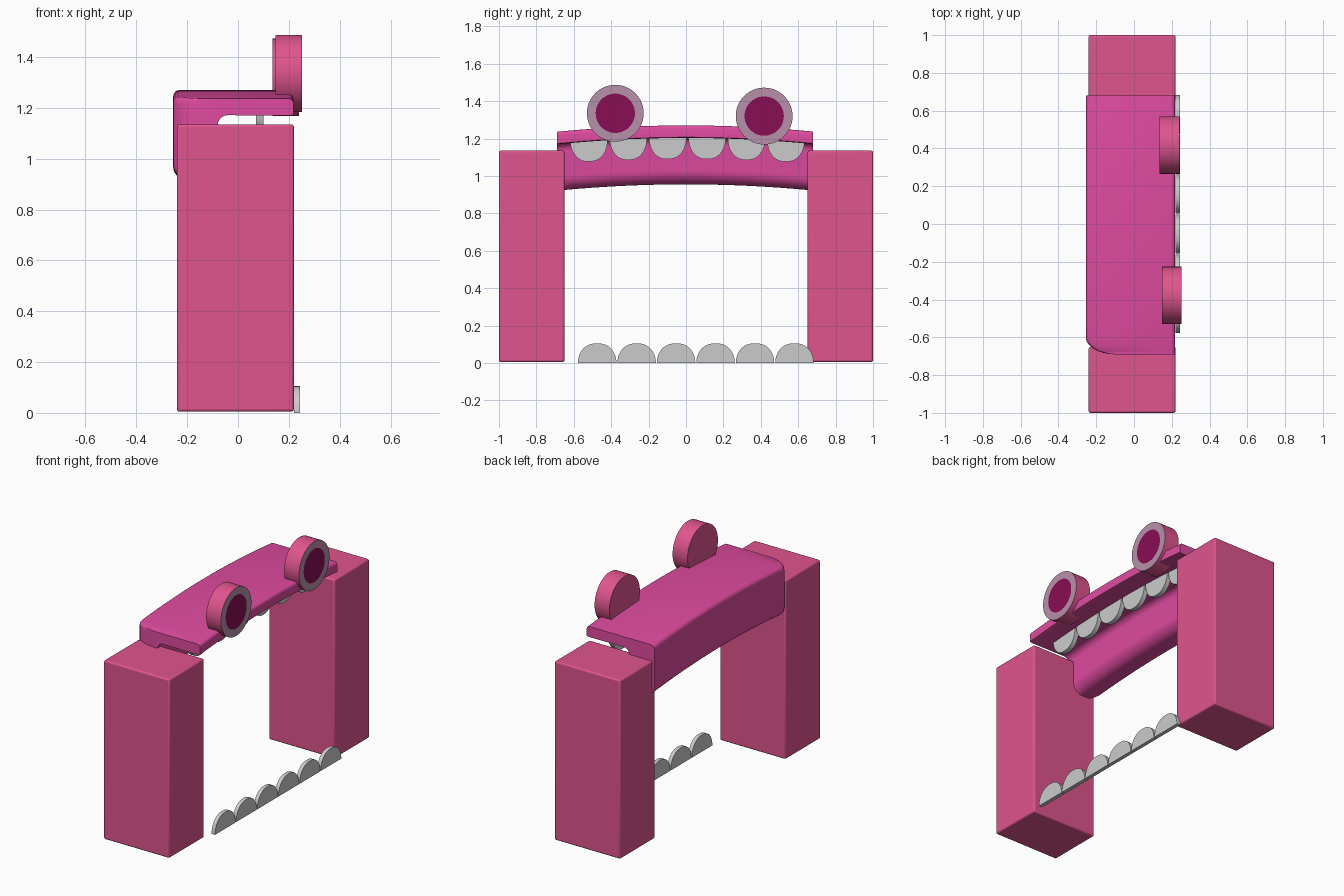
import bpy, bmesh
from math import sin, cos, pi, sqrt, radians
from mathutils import Matrix

if "Cube" in bpy.data.objects:
    bpy.data.objects.remove(bpy.data.objects["Cube"])


def material(name, rgb):
    m = bpy.data.materials.new(name)
    m.diffuse_color = (*rgb, 1)
    m.use_nodes = True
    m.node_tree.nodes["Principled BSDF"].inputs["Base Color"].default_value = m.diffuse_color
    return m


PINK = material("pink", (0.74, 0.09, 0.27))
MAGENTA = material("magenta", (0.74, 0.07, 0.35))
MAUVE = material("mauve", (0.47, 0.28, 0.40))
PLUM = material("plum", (0.25, 0.004, 0.09))


def finish(name, bm, mats=(), bevel=0.0, smooth=True):
    bmesh.ops.recalc_face_normals(bm, faces=bm.faces)
    me = bpy.data.meshes.new(name)
    bm.to_mesh(me)
    bm.free()
    ob = bpy.data.objects.new(name, me)
    bpy.context.collection.objects.link(ob)
    for m in mats:
        me.materials.append(m)
    if bevel:
        b = ob.modifiers.new("bevel", 'BEVEL')
        b.width, b.segments = bevel, 3
    if smooth:
        bpy.ops.object.select_all(action='DESELECT')
        ob.select_set(True)
        bpy.context.view_layer.objects.active = ob
        bpy.ops.object.shade_smooth_by_angle(angle=radians(35))
    return ob


def loft(bm, rings):
    """Skin a list of closed rings and cap both ends."""
    vs = [[bm.verts.new(p) for p in r] for r in rings]
    n = len(vs[0])
    for a, b in zip(vs, vs[1:]):
        for i in range(n):
            bm.faces.new((a[i], a[(i + 1) % n], b[(i + 1) % n], b[i]))
    bm.faces.new(vs[0])
    bm.faces.new(vs[-1])


# Side pillars
for side, y in (("left", -0.825), ("right", 0.825)):
    bm = bmesh.new()
    bmesh.ops.create_cube(bm, size=1, matrix=Matrix.Translation((-0.01, y, 0.57))
                          @ Matrix.Diagonal((0.46, 0.35, 1.13, 1)))
    finish(side + "_pillar", bm, [PINK], bevel=0.01)


# Arched lintel: thin top plate with a thick rounded beam at the back
def arc(cx, cz, r, a0, a1, n=6):
    return [(cx + r * cos(radians(a0 + (a1 - a0) * i / n)),
             cz + r * sin(radians(a0 + (a1 - a0) * i / n))) for i in range(n + 1)]


profile = (arc(-0.23, 1.245, 0.025, 180, 90, 4) + arc(0.2, 1.252, 0.018, 90, 0, 4)
           + [(0.218, 1.207), (0.205, 1.203)]
           + arc(-0.04, 1.165, 0.04, 90, 180)
           + arc(-0.155, 1.03, 0.075, 0, -90, 8) + arc(-0.21, 1.0, 0.045, -90, -180))
FRONT = -0.08
ys = [-0.69 + 0.09 * (1 - cos(pi / 2 * i / 10)) for i in range(11)]
ys += [-0.6 + 1.28 * i / 24 for i in range(1, 25)]
rings = []
for y in ys:
    t = min(1, max(0, (-0.6 - y) / 0.09))
    scale = 1 - 0.9 * (1 - sqrt(1 - t * t))          # rounded corner at one end
    drop = 0.033 * (y / 0.68) ** 2
    rings.append([(FRONT + (x - FRONT) * scale if x < FRONT else x, y, z - drop)
                  for x, z in profile])
bm = bmesh.new()
loft(bm, rings)
finish("arched_lintel", bm, [MAGENTA])


# Teeth: flat-based rounded slabs, up or down
def tooth(name, x0, x1, y, z, half, height, tilt=0.0):
    pts = [(-half * (1 if cos(a) > 0 else -1) * abs(cos(a)) ** 0.85, height * sin(a))
           for a in (pi * i / 24 for i in range(25))]
    pts = [(p * cos(tilt) - q * sin(tilt), p * sin(tilt) + q * cos(tilt)) for p, q in pts]
    bm = bmesh.new()
    loft(bm, [[(x, y + p, z + q) for p, q in pts] for x in (x0, x1)])
    finish(name, bm)


for i in range(6):
    tooth(f"lower_tooth_{i + 1}", 0.22, 0.244, -0.475 + 0.211 * i, 0, 0.103, 0.105)
    y = -0.52 + 0.211 * i
    tooth(f"upper_tooth_{i + 1}", 0.07, 0.10, y, 1.205 - 0.05 * y * y, 0.1, -0.115, -0.1 * y)

# Disc eyes with pale ring and dark pupil
for side, x, y, z in (("left", 0.2, -0.378, 1.335), ("right", 0.188, 0.418, 1.32)):
    bm = bmesh.new()
    bmesh.ops.create_cone(bm, cap_ends=True, segments=48, radius1=0.152, radius2=0.152,
                          depth=0.104, matrix=Matrix.Translation((x, y, z))
                          @ Matrix.Rotation(pi / 2, 4, 'Y'))
    front = max(bm.faces, key=lambda f: f.calc_center_median().x)
    ring = bmesh.ops.inset_individual(bm, faces=[front], thickness=0.047)["faces"]
    for f in ring:
        f.material_index = 1
    front.material_index = 2
    finish(side + "_eye", bm, [PINK, MAUVE, PLUM])
